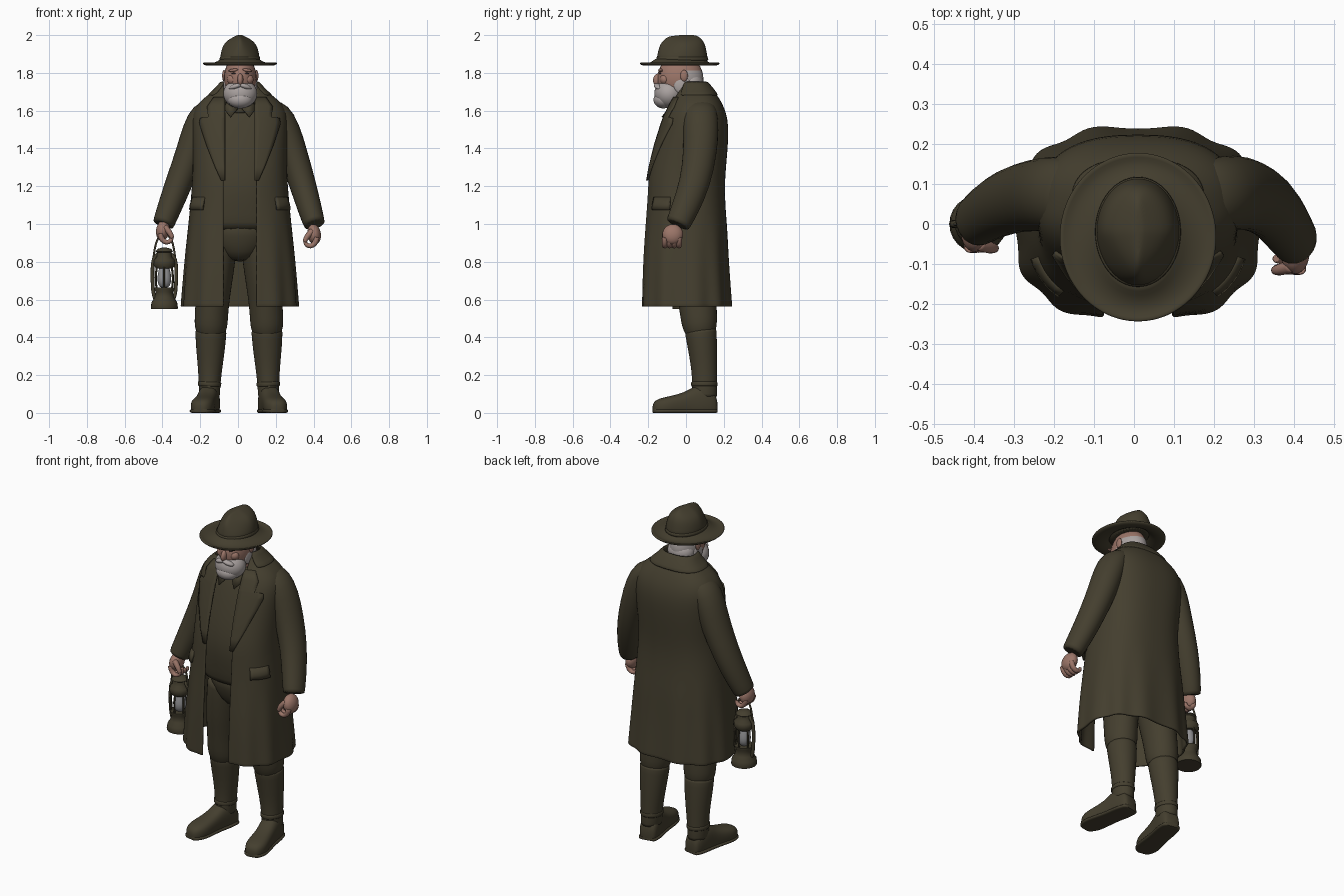
import bpy, bmesh, math
from mathutils import Vector, Matrix

if "Cube" in bpy.data.objects:
    bpy.data.objects.remove(bpy.data.objects["Cube"])

def material(name, rgb):
    m = bpy.data.materials.new(name)
    m.diffuse_color = (*rgb, 1)
    m.use_nodes = True
    m.node_tree.nodes["Principled BSDF"].inputs["Base Color"].default_value = m.diffuse_color
    return m

OLIVE = material("olive cloth", (0.058, 0.049, 0.028))
SKIN = material("skin", (0.33, 0.18, 0.14))
WHITE = material("white hair", (0.40, 0.36, 0.35))
GLASS = material("lantern glass", (0.30, 0.30, 0.31))
DARK = material("dark eyes", (0.06, 0.035, 0.03))

def finish(name, bm, mats, sub=0, thick=0):
    bmesh.ops.recalc_face_normals(bm, faces=bm.faces[:])
    me = bpy.data.meshes.new(name)
    bm.to_mesh(me)
    bm.free()
    ob = bpy.data.objects.new(name, me)
    bpy.context.collection.objects.link(ob)
    for m in mats if isinstance(mats, list) else [mats]:
        me.materials.append(m)
    bpy.ops.object.select_all(action='DESELECT')
    ob.select_set(True)
    bpy.context.view_layer.objects.active = ob
    bpy.ops.object.shade_smooth_by_angle(angle=math.radians(50))
    if thick:
        s = ob.modifiers.new("thickness", 'SOLIDIFY')
        s.thickness, s.offset = thick, 0
    if sub:
        s = ob.modifiers.new("smooth", 'SUBSURF')
        s.levels = s.render_levels = sub
    return ob

def skin_rings(name, rings, mat, closed=True, caps=True, sub=1, thick=0):
    bm = bmesh.new()
    vs = [[bm.verts.new(p) for p in r] for r in rings]
    n = len(rings[0])
    for a, b in zip(vs, vs[1:]):
        for i in range(n if closed else n - 1):
            j = (i + 1) % n
            bm.faces.new((a[i], a[j], b[j], b[i]))
    if caps and closed:
        bm.faces.new(vs[0])
        bm.faces.new(vs[-1])
    return finish(name, bm, mat, sub, thick)

def sup(t, e):
    c, s = math.cos(t), math.sin(t)
    return math.copysign(abs(c) ** e, c), math.copysign(abs(s) ** e, s)

def tube(name, pts, mat, n=14, sub=1):
    """pts: (x, y, z, r) or (x, y, z, rx, ry) along a path"""
    P = [Vector(p[:3]) for p in pts]
    rings = []
    for i, p in enumerate(pts):
        d = (P[min(i + 1, len(P) - 1)] - P[max(i - 1, 0)]).normalized()
        u = Vector((0, 1, 0)).cross(d).normalized()
        v = d.cross(u)
        rings.append([P[i] + u * p[3] * math.cos(k * math.tau / n) + v * p[-1] * math.sin(k * math.tau / n)
                      for k in range(n)])
    mix = lambda a, b: [x.lerp(y, 0.08) for x, y in zip(a, b)]  # keeps the ends crisp
    rings = [rings[0], mix(rings[0], rings[1])] + rings[1:-1] + [mix(rings[-1], rings[-2]), rings[-1]]
    return skin_rings(name, rings, mat, sub=sub)

def stack(name, cx, cy, rows, mat, n=32, sub=1, caps=True, thick=0):
    """rows: (z, rx, ry) horizontal rings"""
    return skin_rings(name, [[Vector((cx + rx * math.cos(k * math.tau / n), cy + ry * math.sin(k * math.tau / n), z))
                              for k in range(n)] for z, rx, ry in rows], mat, caps=caps, sub=sub, thick=thick)

def ball(name, c, r, mat, rot=(0, 0, 0), rule=None):
    bm = bmesh.new()
    R = Matrix.Rotation(rot[2], 4, 'Z') @ Matrix.Rotation(rot[1], 4, 'Y') @ Matrix.Rotation(rot[0], 4, 'X')
    bmesh.ops.create_uvsphere(bm, u_segments=28, v_segments=18, radius=1,
                              matrix=Matrix.Translation(c) @ R @ Matrix.Diagonal((*r, 1)))
    if rule:
        for f in bm.faces:
            f.material_index = rule(f.calc_center_median())
    return finish(name, bm, mat)

# Coat outline by height: z, half width, front y, back y
COAT = [(0.565, .303, -.238, .238), (0.8, .286, -.23, .222), (1.0, .266, -.215, .212), (1.1, .255, -.205, .198),
        (1.25, .243, -.20, .20), (1.4, .243, -.165, .214), (1.5, .248, -.135, .22), (1.58, .245, -.105, .208),
        (1.63, .222, -.08, .188), (1.67, .175, -.06, .165), (1.71, .12, -.04, .135), (1.75, .095, -.025, .105)]
CX, GAP, E = 0.01, 0.085, 0.8

def outline(z):
    for a, b in zip(COAT, COAT[1:]):
        if z <= b[0]:
            f = (z - a[0]) / (b[0] - a[0])
            return [p + (q - p) * f for p, q in zip(a, b)][1:]
    return COAT[-1][1:]

def coat_point(t, z, off=0):
    rx, yf, yb = outline(z)
    c, s = sup(t, E)
    off += 0.007 * math.sin(11 * t) * max(0, (1.05 - z) / 0.48)
    return Vector((CX + (rx + off) * c, (yf + yb) / 2 + ((yb - yf) / 2 + off) * s, z))

def front_angle(x, z):
    """angle on the coat front at distance x from the middle"""
    return -math.acos(min(1, (x / outline(z)[0])) ** (1 / E))

# Coat shell, open down the front
rows = []
for z in [.562, .567, .65, .75, .85, .95, 1.05, 1.15, 1.25, 1.35, 1.45, 1.52, 1.58, 1.63, 1.67, 1.70, 1.73, 1.75]:
    a = front_angle(GAP, z)
    rows.append([coat_point(a + (math.pi - 2 * a) * k / 64, z) for k in range(65)])
skin_rings("coat", rows, OLIVE, closed=False, thick=0.014)

# Lapels, pocket flaps and back seam lie on the coat
LAPEL = [(1.23, .095), (1.3, .125), (1.42, .17), (1.53, .205), (1.56, .2), (1.565, .16), (1.62, .165), (1.67, .13)]
for side, tag in ((1, "left"), (-1, "right")):
    flip = lambda t: t if side > 0 else math.pi - t
    skin_rings(tag + "_lapel", [[coat_point(flip(front_angle(GAP - .01 + (w - GAP + .01) * k / 5, z)), z, 0.01)
                                 for k in range(6)] for z, w in LAPEL], OLIVE, closed=False, sub=0, thick=0.01)
    skin_rings(tag + "_pocket_flap", [[coat_point(flip(-.85 + .55 * k / 6), z, o) for k in range(7)]
                                      for z, o in ((1.075, .016), (1.10, .015), (1.14, .006))],
               OLIVE, closed=False, sub=0, thick=0.012)
skin_rings("back_seam", [[coat_point(1.0 + 1.14 * k / 10, z, .005) for k in range(11)] for z in (1.10, 1.108)],
           OLIVE, closed=False, sub=0, thick=0.008)
# Turned-down collar round the neck
skin_rings("coat_collar", [[coat_point(-.7 + (math.pi + 1.4) * k / 32, z, o) for k in range(33)]
                           for z, o in ((1.68, .009), (1.71, .01), (1.755, .002))],
           OLIVE, closed=False, thick=0.012)

# Waistcoat and trouser seat inside the coat
vest = []
for z in (0.96, 1.0, 1.1, 1.2, 1.3, 1.4, 1.5, 1.58, 1.64):
    rx, yf, yb = outline(z)
    yf, yb = yf + .035 + max(0, 1.15 - z) * .25, yb - .04
    vest.append([Vector((CX + rx * .8 * sup(k * math.tau / 32, .8)[0],
                         (yf + yb) / 2 + (yb - yf) / 2 * sup(k * math.tau / 32, .8)[1], z)) for k in range(32)])
skin_rings("waistcoat", vest, OLIVE)
stack("trouser_seat", CX, 0.03, [(.80, .06, .08), (.85, .14, .12), (.93, .19, .15), (1.05, .2, .17)], OLIVE)

# Shirt collar points and neck
tube("neck", [(.01, .04, 1.58, .062), (.01, .0, 1.74, .065)], SKIN)
tube("shirt_collar", [(.01, .02, 1.60, .085, .1), (.01, .01, 1.66, .075, .085)], OLIVE)
for s in (-1, 1):
    skin_rings("shirt_collar_point", [[Vector((.01 + s * a, y, z)) for a, y, z in r] for r in
               ([(.012, -.09, 1.61), (.05, -.125, 1.565)], [(.06, -.07, 1.665), (.085, -.08, 1.61)])],
               OLIVE, closed=False, sub=0, thick=.01)

# Sleeves
tube("left_sleeve", [(.16, .07, 1.625, .04, .08), (.205, .075, 1.59, .078, .095), (.25, .08, 1.5, .083, .097),
                     (.288, .075, 1.38, .08, .092), (.34, .05, 1.22, .073, .084), (.38, -.005, 1.08, .066, .076),
                     (.406, -.045, 0.995, .058, .066)], OLIVE)
tube("right_sleeve", [(-.13, .07, 1.625, .04, .08), (-.175, .075, 1.59, .078, .095), (-.215, .075, 1.5, .083, .097),
                      (-.25, .072, 1.38, .08, .092), (-.312, .06, 1.22, .074, .085), (-.365, .03, 1.08, .066, .075),
                      (-.397, .005, 0.995, .058, .066)], OLIVE)

# Hands: palm, four curled fingers, thumb
def hand(tag, x, y, z, s):
    ball(tag + "_palm", (x + s * .008, y, z), (.036, .055, .054), SKIN, (.3, -s * .15, 0))
    for i in range(4):
        fy = y - .042 + i * .025
        tube(f"{tag}_finger_{i}", [(x + s * .022, fy, z - .015, .017), (x + s * .014, fy, z - .05, .017),
                                   (x - s * .012, fy, z - .066, .016), (x - s * .036, fy, z - .055, .014),
                                   (x - s * .04, fy, z - .035, .01)], SKIN, 8)
    tube(tag + "_thumb", [(x, y - .035, z + .02, .018), (x - s * .03, y - .045, z - .01, .017),
                          (x - s * .043, y - .046, z - .04, .012)], SKIN, 8)

hand("left_hand", .395, -.07, .945, 1)
hand("right_hand", -.39, -.015, .965, -1)

# Lantern
LX, LY = -.39, .0
stack("lantern_base", LX, LY, [(.55, .07, .07), (.555, .072, .072), (.585, .068, .068), (.61, .052, .052),
                               (.64, .045, .045), (.655, .054, .054), (.665, .054, .054)], OLIVE, sub=0, n=24)
stack("lantern_globe", LX, LY, [(.66, .024, .024), (.69, .036, .036), (.715, .038, .038), (.75, .032, .032),
                                (.785, .024, .024)], GLASS, n=20)
stack("lantern_cap", LX, LY, [(.765, .045, .045), (.785, .058, .058), (.81, .055, .055), (.825, .04, .04),
                              (.85, .038, .038), (.855, .046, .046), (.868, .036, .036), (.875, .012, .012)],
      OLIVE, sub=0, n=24)
for s in (-1, 1):
    tube("lantern_side_pipe", [(LX + s * .048, LY, .60, .01), (LX + s * .062, LY, .64, .011), (LX + s * .064, LY, .76, .011),
                               (LX + s * .06, LY, .82, .011), (LX + s * .03, LY, .845, .01)], OLIVE, 8)
    tube("lantern_handle_side", [(LX + s * .06, LY, .79, .006), (LX + s * .054, LY, .86, .006),
                                 (LX + s * .036, LY, .935, .006), (LX, LY, .945, .006)], OLIVE, 8)
for k in range(6):
    c, s = math.cos(k * math.pi / 3 + .5), math.sin(k * math.pi / 3 + .5)
    tube("globe_guard", [(LX + c * r, LY + s * r, z, .006) for r, z in ((.045, .65), (.053, .69), (.052, .74), (.042, .79))],
         OLIVE, 6)

# Legs, boots and soles
FOOT = [(.165, .038, .06), (.15, .052, .12), (.09, .058, .15), (.045, .055, .145), (0, .055, .113), (-.06, .06, .095),
        (-.11, .064, .085), (-.15, .054, .075), (-.172, .036, .06), (-.18, .02, .04)]
for s, tag in ((1, "left"), (-1, "right")):
    X = lambda x: .005 + s * x
    tube(tag + "_trouser_leg", [(X(.10), .03, .95, .1, .12), (X(.125), .045, .75, .1, .12), (X(.14), .06, .6, .09, .104),
                                (X(.147), .068, .5, .09, .098), (X(.148), .074, .45, .088, .092),
                                (X(.15), .08, .41, .07, .075)], OLIVE, 18)
    tube(tag + "_boot_shaft", [(X(.148), .077, .44, .084, .086), (X(.15), .086, .36, .08, .08),
                               (X(.152), .095, .26, .068, .071), (X(.155), .099, .17, .059, .066),
                               (X(.157), .098, .08, .056, .068)], OLIVE, 18)
    tube(tag + "_boot_strap", [(X(.155), .097, .165, .063, .071), (X(.156), .097, .14, .063, .071)], OLIVE, 18)
    turn = Matrix.Translation((X(.157), .1, 0)) @ Matrix.Rotation(s * .18, 4, 'Z') @ Matrix.Translation((0, -.1, 0))
    for part, grow, cap in (("boot", 0, 1), ("sole", .006, .024)):
        rings = []
        for y, w, h in FOOT:
            h = min(h, cap)
            cs = [sup(k * math.tau / 20, .75) for k in range(20)]
            rings.append([turn @ Vector(((w + grow) * c, y, max(0, h * (.4 + .6 * q)))) for c, q in cs])
        skin_rings(f"{tag}_{part}", rings, OLIVE)

# Head with white hair at the back, beard, moustache and face
HX = .012
ball("head", (HX, -.03, 1.77), (.086, .122, .125), [SKIN, WHITE], rule=lambda c: int(c.y > .0 and c.z < 1.82))
ball("beard", (HX, -.09, 1.69), (.09, .078, .078), WHITE, (.25, 0, 0))
ball("beard_chin", (HX, -.12, 1.658), (.066, .052, .046), WHITE)
ball("nape_hair", (HX, .028, 1.745), (.08, .066, .065), WHITE)
ball("nose", (HX, -.15, 1.765), (.016, .024, .032), SKIN, (-.25, 0, 0))
for s in (-1, 1):
    ball("moustache_half", (HX + s * .026, -.148, 1.728), (.036, .02, .014), WHITE, (0, s * .3, s * .3))
    ball("sideburn", (HX + s * .076, -.02, 1.735), (.013, .045, .045), WHITE)
    ball("ear", (HX + s * .086, -.01, 1.785), (.01, .02, .03), SKIN)
    ball("cheek", (HX + s * .04, -.112, 1.765), (.03, .026, .028), SKIN)
    ball("eye", (HX + s * .034, -.138, 1.797), (.013, .006, .004), DARK)
    ball("eyebrow", (HX + s * .036, -.135, 1.814), (.028, .012, .008), SKIN, (0, s * .12, 0))

# Hat: rolled brim, pinched crown and band
stack("hat_brim", .01, -.033, [(1.875, .09, .12), (1.855, .115, .143), (1.844, .15, .168), (1.843, .18, .195),
                               (1.853, .197, .212)], OLIVE, n=48, caps=False, thick=.012)
crown = stack("hat_crown", .01, -.02, [(1.85, .106, .137), (1.88, .105, .135), (1.92, .099, .128), (1.955, .085, .12),
                                       (1.978, .058, .105), (1.994, .026, .085), (2.003, .007, .06)], OLIVE, n=36)
for v in crown.data.vertices:  # teardrop pinch towards the front
    if v.co.z > 1.89 and v.co.y < -.02:
        f = min(1, (v.co.z - 1.89) / .07) * min(1, (-.02 - v.co.y) / .12)
        v.co.x = .01 + (v.co.x - .01) * (1 - .45 * f)
        v.co.z -= .012 * f
stack("hat_band", .01, -.02, [(1.862, .108, .139), (1.866, .108, .139), (1.884, .107, .137), (1.887, .106, .136)], OLIVE, n=36)
